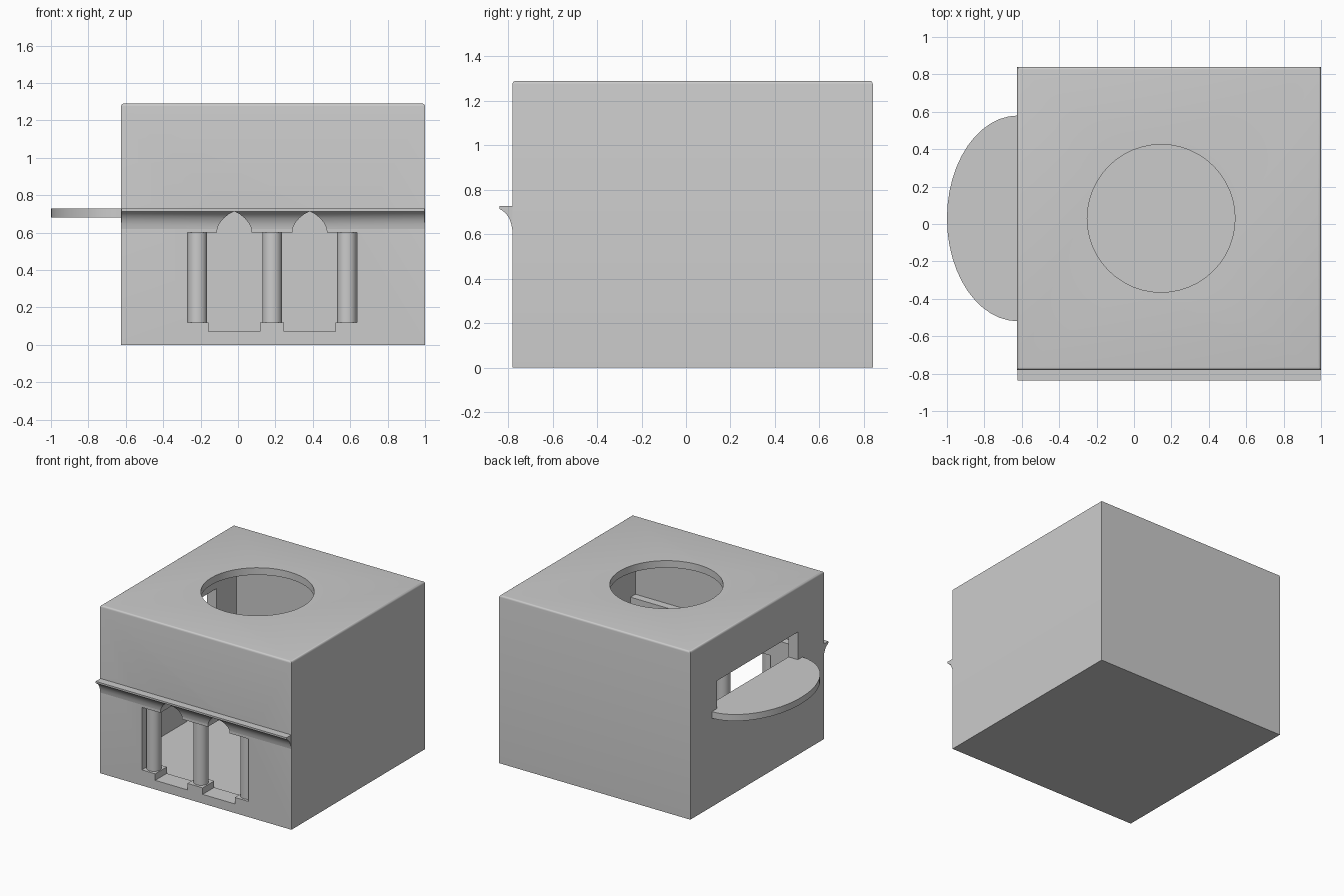
import bpy, bmesh, math
from mathutils import Matrix, Vector

if "Cube" in bpy.data.objects:
    bpy.data.objects.remove(bpy.data.objects["Cube"])


def finish(name, bm):
    bmesh.ops.recalc_face_normals(bm, faces=bm.faces)
    me = bpy.data.meshes.new(name)
    bm.to_mesh(me)
    bm.free()
    ob = bpy.data.objects.new(name, me)
    bpy.context.collection.objects.link(ob)
    return ob


def box(name, lo, hi, top_bevel=0):
    bm = bmesh.new()
    lo, hi = Vector(lo), Vector(hi)
    bmesh.ops.create_cube(bm, size=1, matrix=Matrix.Translation((lo + hi) / 2) @ Matrix.Diagonal((*(hi - lo), 1)))
    if top_bevel:
        edges = [e for e in bm.edges if all(v.co.z > hi.z - 1e-4 for v in e.verts)]
        bmesh.ops.bevel(bm, geom=edges, offset=top_bevel, segments=4, profile=0.5, affect='EDGES')
    return finish(name, bm)


def prism(name, pts, start, end):
    # extrude a flat outline (3D points) from one offset to another
    bm = bmesh.new()
    start, end = Vector(start), Vector(end)
    face = bm.faces.new([bm.verts.new(Vector(p) + start) for p in pts])
    new = bmesh.ops.extrude_face_region(bm, geom=[face], use_keep_orig=True)['geom']
    bmesh.ops.translate(bm, vec=end - start, verts=[g for g in new if isinstance(g, bmesh.types.BMVert)])
    return finish(name, bm)


def cylinder(name, r, x, y, z0, z1, n=32):
    pts = [(x + r * math.cos(2 * math.pi * i / n), y + r * math.sin(2 * math.pi * i / n), 0) for i in range(n)]
    return prism(name, pts, (0, 0, z0), (0, 0, z1))


def boolean(ob, other, op='DIFFERENCE', remove=True):
    mod = ob.modifiers.new(op, 'BOOLEAN')
    mod.object, mod.operation, mod.solver = other, op, 'EXACT'
    bpy.context.view_layer.objects.active = ob
    bpy.ops.object.modifier_apply(modifier=mod.name)
    if remove:
        bpy.data.objects.remove(other)


def smooth(ob):
    bpy.ops.object.select_all(action='DESELECT')
    ob.select_set(True)
    bpy.context.view_layer.objects.active = ob
    bpy.ops.object.shade_smooth_by_angle(angle=math.radians(35))


# hollow building shell; the lower front wall is thicker and leaves a ledge inside
building = box("building", (-0.625, -0.78, 0), (1, 0.84, 1.29), 0.015)
room = box("room_cutter", (-0.545, -0.70, 0.06), (0.92, 0.76, 1.235))
boolean(room, box("ledge_cutter", (-0.7, -0.75, 0), (1.1, -0.64, 0.73)))
boolean(building, room)

# round roof opening and balcony doorway
boolean(building, cylinder("roof_cutter", 0.395, 0.145, 0.03, 1.1, 1.4, 48))
boolean(building, box("doorway_cutter", (-0.8, -0.465, 0.73), (-0.5, 0.515, 0.943)))

# cove cornice along the front
cove = [(-0.77, 0.62), (-0.781, 0.62), (-0.785, 0.645), (-0.794, 0.67), (-0.808, 0.692),
        (-0.825, 0.706), (-0.838, 0.714), (-0.838, 0.728), (-0.77, 0.728)]
cornice = prism("cornice", [(0, y, z) for y, z in cove], (-0.622, 0, 0), (0.998, 0, 0))

# arcade outline: two pedestal notches below, two pointed arches above
half_arch = [(0.093, 0.6), (0.09, 0.625), (0.077, 0.652), (0.056, 0.677), (0.03, 0.698)]
arch = half_arch + [(0, 0.714)] + [(-x, z) for x, z in reversed(half_arch)]
bays = (-0.02, 0.383)
outline = [(-0.27, 0.12)]
for c in bays:
    outline += [(c - 0.137, 0.12), (c - 0.137, 0.07), (c + 0.137, 0.07), (c + 0.137, 0.12)]
outline += [(0.635, 0.12), (0.635, 0.6)]
for c in reversed(bays):
    outline += [(c + x, z) for x, z in arch]
outline.append((-0.27, 0.6))
cutter = prism("arcade_cutter", [(x, 0, z) for x, z in outline], (0, -0.9, 0), (0, -0.6, 0))
boolean(cornice, cutter, remove=False)
boolean(building, cutter)

# columns standing within the wall thickness
for i in range(3):
    smooth(cylinder(f"column_{i + 1}", 0.0525, -0.217 + 0.4 * i, -0.71, 0.12, 0.6))

# half-oval balcony slab
n = 24
oval = [(-0.62 - 0.38 * math.sin(math.pi * i / n), 0.03 + 0.55 * math.cos(math.pi * i / n), 0) for i in range(n + 1)]
balcony = prism("balcony", oval, (0, 0, 0.68), (0, 0, 0.73))

for ob in (building, cornice, balcony):
    smooth(ob)
